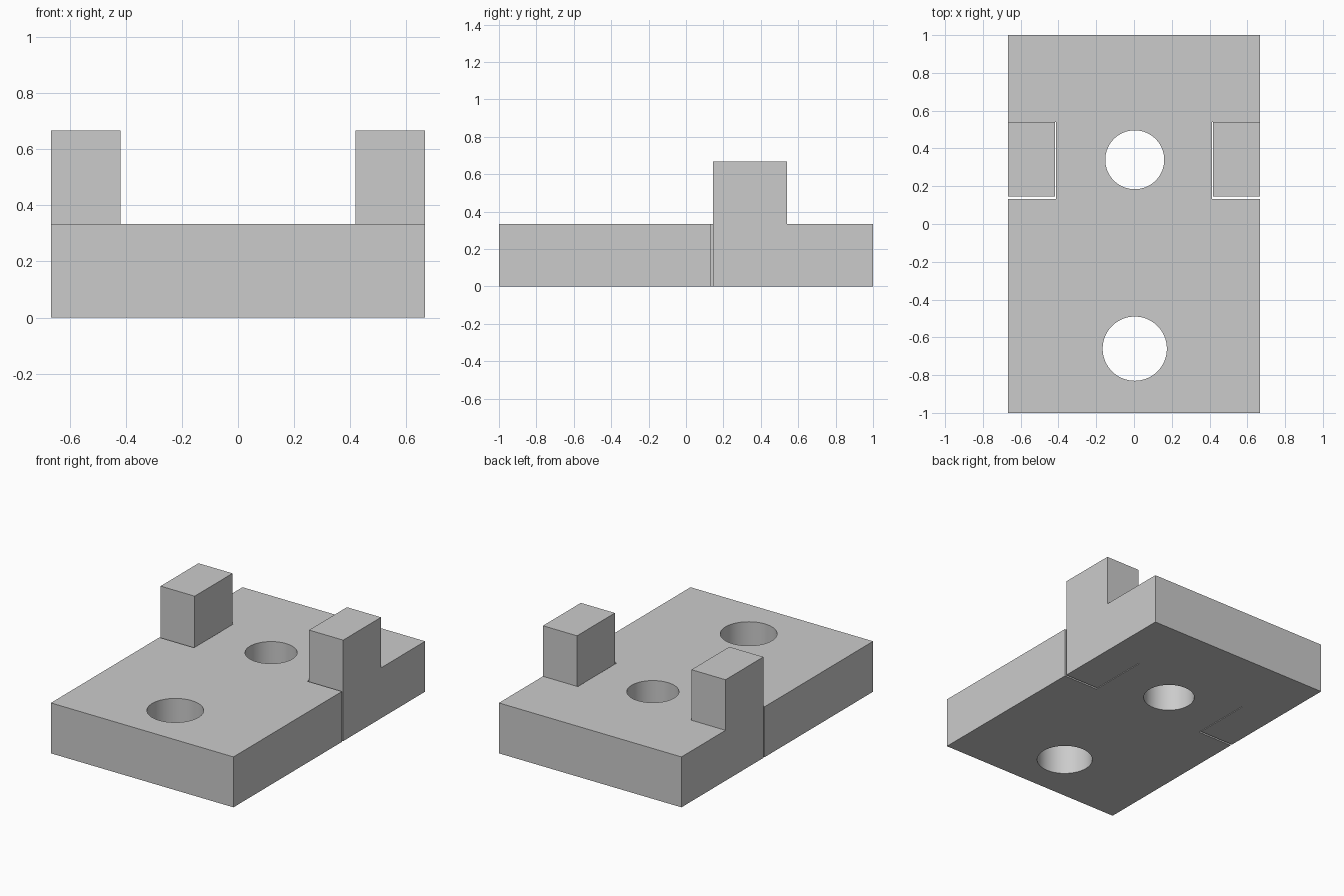
import bpy
import bmesh

cube = bpy.data.objects.get("Cube")
if cube:
    bpy.data.objects.remove(cube, do_unlink=True)

HALF_W, HALF_L = 0.667, 1.0
BASE_H, POST_H = 0.333, 0.667
POST_X, POST_FRONT, POST_BACK = 0.418, 0.145, 0.54
SLOT_X, SLOT_FRONT = 0.413, 0.132

grey = bpy.data.materials.new("plain grey")
grey.use_nodes = True
grey.diffuse_color = (0.6, 0.6, 0.6, 1)
grey.node_tree.nodes["Principled BSDF"].inputs["Base Color"].default_value = (0.6, 0.6, 0.6, 1)

bm = bmesh.new()


def sheet(points):
    return bm.faces.new([bm.verts.new((x, y, 0)) for x, y in points])


def raise_faces(faces, height):
    result = bmesh.ops.extrude_face_region(bm, geom=faces)["geom"]
    verts = [g for g in result if isinstance(g, bmesh.types.BMVert)]
    bmesh.ops.translate(bm, verts=verts, vec=(0, 0, height))
    return [g for g in result if isinstance(g, bmesh.types.BMFace)]


# Plate outline with a thin L-shaped slot around each post
right_side = [(HALF_W, -HALF_L), (HALF_W, SLOT_FRONT), (SLOT_X, SLOT_FRONT),
              (SLOT_X, POST_BACK), (POST_X, POST_BACK), (HALF_W, POST_BACK),
              (HALF_W, HALF_L)]
sheet(right_side + [(-x, y) for x, y in reversed(right_side)])

# Post footprints, joined to the plate along their back edge
for side in (-1, 1):
    sheet([(side * x, y) for x, y in ((POST_X, POST_FRONT), (HALF_W, POST_FRONT),
                                      (HALF_W, POST_BACK), (POST_X, POST_BACK))])
bmesh.ops.remove_doubles(bm, verts=bm.verts[:], dist=0.0005)

# Raise the whole plate, then only the posts
tops = raise_faces(bm.faces[:], BASE_H)
raise_faces([f for f in tops if len(f.verts) == 4], POST_H - BASE_H)
bmesh.ops.dissolve_limit(bm, angle_limit=0.01, verts=bm.verts[:], edges=bm.edges[:])
bmesh.ops.recalc_face_normals(bm, faces=bm.faces[:])

mesh = bpy.data.meshes.new("slotted_base")
bm.to_mesh(mesh)
bm.free()
mesh.materials.append(grey)
base = bpy.data.objects.new("slotted_base", mesh)
bpy.context.collection.objects.link(base)

# Two round through holes
for name, y, radius in (("front_hole", -0.66, 0.17), ("back_hole", 0.34, 0.156)):
    bpy.ops.mesh.primitive_cylinder_add(vertices=64, radius=radius, depth=1,
                                        location=(0.004, y, BASE_H / 2))
    cutter = bpy.context.object
    cutter.name = name
    cutter.hide_render = True
    cutter.data.materials.append(grey)
    cut = base.modifiers.new(name, "BOOLEAN")
    cut.operation = "DIFFERENCE"
    cut.solver = "EXACT"
    cut.object = cutter
    bpy.ops.object.select_all(action="DESELECT")
    bpy.context.view_layer.objects.active = base
    base.select_set(True)
    bpy.ops.object.modifier_apply(modifier=cut.name)
    bpy.data.objects.remove(cutter, do_unlink=True)

bpy.ops.object.shade_smooth_by_angle(angle=0.5)
